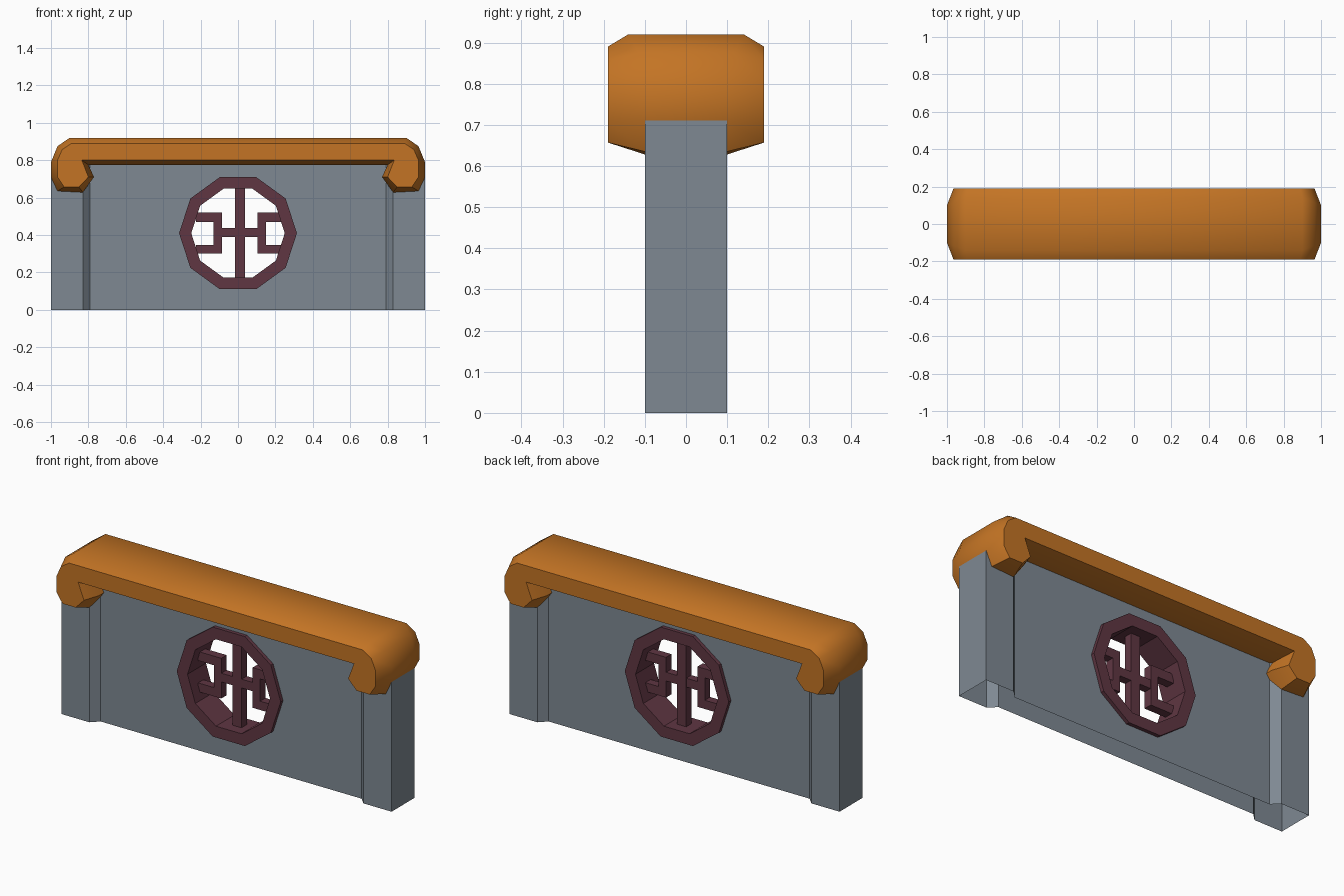
import bpy, bmesh, math

if "Cube" in bpy.data.objects:
    bpy.data.objects.remove(bpy.data.objects["Cube"])


def material(name, rgb):
    m = bpy.data.materials.new(name)
    m.diffuse_color = (*rgb, 1)
    m.use_nodes = True
    m.node_tree.nodes["Principled BSDF"].inputs["Base Color"].default_value = m.diffuse_color
    return m


STONE = material("grey stone", (0.21, 0.25, 0.29))
ORANGE = material("orange glaze", (0.55, 0.175, 0.018))
PURPLE = material("dark plum", (0.115, 0.037, 0.055))


def loft(name, rings, mat, closed=False):
    """Mesh from rings of points; ends capped, or first and last ring joined."""
    bm = bmesh.new()
    vs = [[bm.verts.new(p) for p in r] for r in rings]
    n = len(vs[0])
    pairs = list(zip(vs, vs[1:])) + ([(vs[-1], vs[0])] if closed else [])
    for a, b in pairs:
        for i in range(n):
            j = (i + 1) % n
            bm.faces.new((a[i], a[j], b[j], b[i]))
    if not closed:
        bm.faces.new(vs[0])
        bm.faces.new(vs[-1])
    bmesh.ops.recalc_face_normals(bm, faces=bm.faces)
    bmesh.ops.triangulate(bm, faces=[f for f in bm.faces if len(f.verts) > 4])
    me = bpy.data.meshes.new(name)
    bm.to_mesh(me)
    bm.free()
    me.materials.append(mat)
    ob = bpy.data.objects.new(name, me)
    bpy.context.collection.objects.link(ob)
    return ob


def box(name, x0, x1, y0, y1, z0, z1, mat):
    return loft(name, [[(x0, y0, z), (x1, y0, z), (x1, y1, z), (x0, y1, z)] for z in (z0, z1)], mat)


def decagon(r, y):
    return [(r * math.cos(i * math.pi / 5), y, 0.41 + r * math.sin(i * math.pi / 5)) for i in range(10)]


def open_bottom(ob):
    bm = bmesh.new()
    bm.from_mesh(ob.data)
    bmesh.ops.delete(bm, geom=[f for f in bm.faces if all(v.co.z < 1e-4 for v in f.verts)], context='FACES_ONLY')
    bm.to_mesh(ob.data)
    bm.free()


# Wall: thin panel between two thicker end posts, one plan outline
quarter = [(1, 0.1), (0.83, 0.1), (0.79, 0.06)]
plan = quarter + [(-x, y) for x, y in reversed(quarter)]
plan += [(-x, -y) for x, y in plan]
wall = loft("wall", [[(x, y, z) for x, y in plan] for z in (0, 0.79)], STONE)
for v in wall.data.vertices:  # post tops stay inside the coping
    if v.co.z > 0.5 and abs(v.co.x) > 0.9:
        v.co.z = 0.71

# Round opening through the wall
cutter = loft("opening_cutter", [decagon(0.285, -0.3), decagon(0.285, 0.3)], STONE)
mod = wall.modifiers.new("opening", 'BOOLEAN')
mod.operation, mod.object, mod.solver = 'DIFFERENCE', cutter, 'EXACT'
bpy.context.view_layer.update()
wall.data = bpy.data.meshes.new_from_object(wall.evaluated_get(bpy.context.evaluated_depsgraph_get()))
wall.modifiers.clear()
bpy.data.objects.remove(cutter)
open_bottom(wall)

# Window ring
loft("window_ring", [decagon(0.315, -0.08), decagon(0.25, -0.08), decagon(0.25, 0.08), decagon(0.315, 0.08)],
     PURPLE, closed=True)

# Lattice bars
C, D = 0.01, 0.023
box("lattice_post", C - 0.027, C + 0.027, -D, D, 0.165, 0.655, PURPLE)
box("lattice_crossbar", C - 0.1, C + 0.1, -D + 0.001, D - 0.001, 0.39, 0.438, PURPLE)
for side, s in (("left", -1), ("right", 1)):
    def bar(part, a, b, z0, z1):
        x0, x1 = sorted((C + s * a, C + s * b))
        box(f"lattice_{side}_{part}", x0, x1, -D, D, z0, z1, PURPLE)
    bar("upright", 0.095, 0.14, 0.30, 0.52)
    bar("upper_arm", 0.14, 0.235, 0.47, 0.52)
    bar("lower_arm", 0.14, 0.235, 0.30, 0.348)

# Coping with scrolled ends: outer face (x, z), then bulged body (x, z, y)
face = [(0.89, 0.89), (0.94, 0.857), (0.965, 0.80), (0.965, 0.71),
        (0.93, 0.657), (0.85, 0.657), (0.80, 0.71), (0.835, 0.80)]
body = [(0.90, 0.92, 0.14), (0.965, 0.875, 0.115), (1, 0.79, 0.1), (1, 0.71, 0.1),
        (0.965, 0.635, 0.1), (0.83, 0.628, 0.1), (0.77, 0.71, 0.1), (0.80, 0.775, 0.1)]


def outlines(s):
    a = [(x, s * 0.19, z) for x, z in face]
    b = [(x, s * y, z) for x, z, y in body]
    return [r + [(-x, y, z) for x, y, z in reversed(r)] for r in (a, b)]


coping = loft("coping", outlines(-1) + outlines(1)[::-1], ORANGE)
bpy.context.view_layer.objects.active = coping
coping.select_set(True)
bpy.ops.object.shade_smooth_by_angle(angle=math.radians(35))
